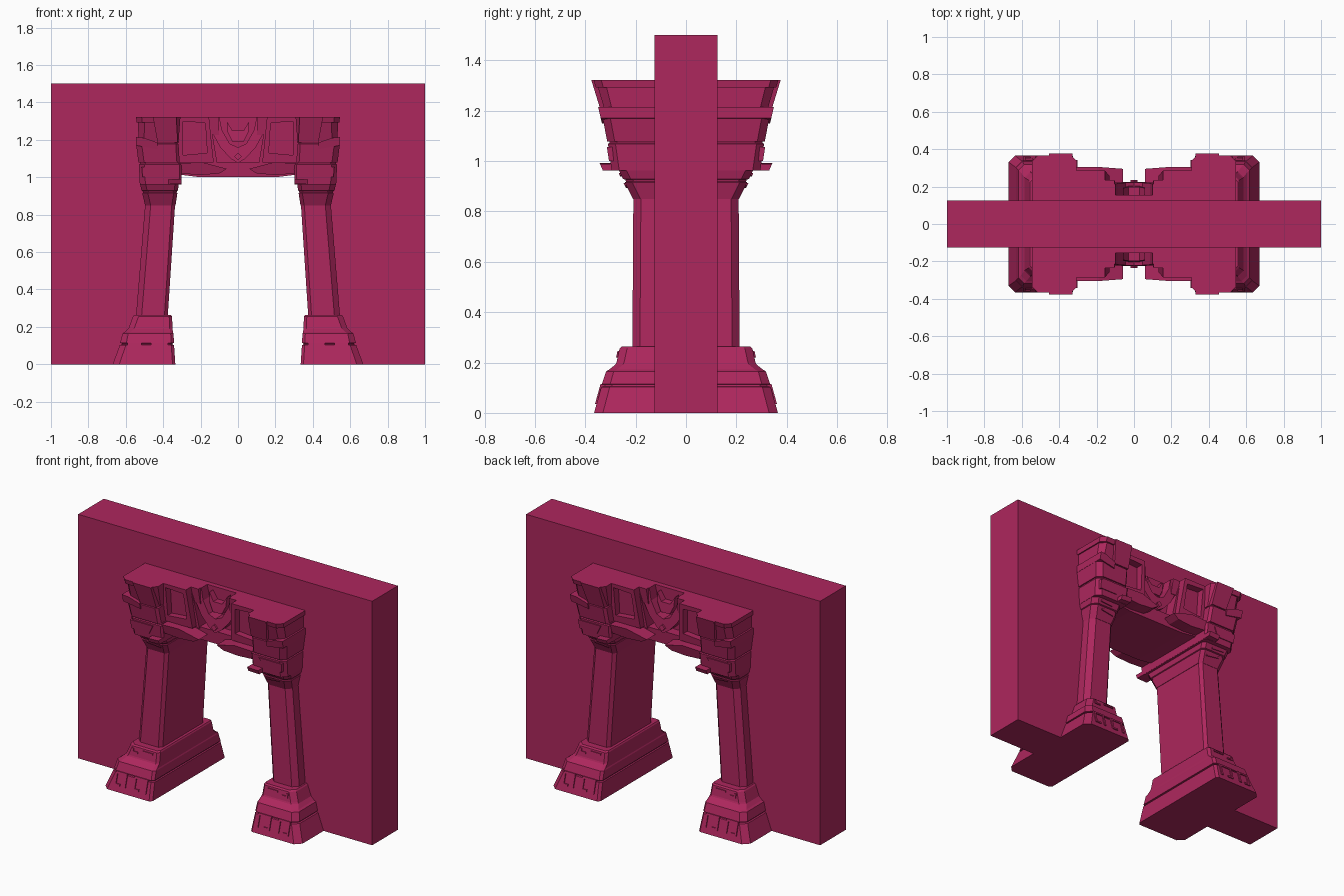
import bpy, bmesh

mat = bpy.data.materials.new("crimson")
mat.diffuse_color = (0.42, 0.02, 0.11, 1)


def finish(name, bm):
    bmesh.ops.recalc_face_normals(bm, faces=bm.faces)
    me = bpy.data.meshes.new(name)
    bm.to_mesh(me)
    bm.free()
    me.materials.append(mat)
    ob = bpy.data.objects.new(name, me)
    bpy.context.collection.objects.link(ob)


def skin(bm, rings):
    """Join equal-sized rings of points into a closed solid."""
    rings = [[bm.verts.new(p) for p in r] for r in rings]
    n = len(rings[0])
    for a, b in zip(rings, rings[1:]):
        for i in range(n):
            j = (i + 1) % n
            bm.faces.new((a[i], a[j], b[j], b[i]))
    bm.faces.new(rings[0])
    bm.faces.new(rings[-1])


def prism(name, shapes, slope, mirror=True):
    """Front outlines (x, z) run through from -y to y; slope = (z0, y0, z1, y1)."""
    z0, y0, z1, y1 = slope
    bm = bmesh.new()
    for pts in shapes:
        for s in ((1, -1) if mirror else (1,)):
            skin(bm, [[(s * x, f * (y0 + (y1 - y0) * (z - z0) / (z1 - z0)), z)
                       for x, z in pts] for f in (-1, 1)])
    finish(name, bm)


def rect(x0, x1, z0, z1):
    return [(x0, z0), (x1, z0), (x1, z1), (x0, z1)]


def loft(name, rows):
    """Chamfered rectangle sections: (z, inner x, outer x, half depth, inner chamfer, outer chamfer)."""
    bm = bmesh.new()
    for s in (1, -1):
        rings = []
        for z, a, b, y, ci, co in rows:
            half = [(a, -y + ci), (a + ci, -y), (b - co, -y), (b, -y + co)]
            ring = half + [(x, -v) for x, v in reversed(half)]
            rings.append([(s * x, v, z) for x, v in ring])
        skin(bm, rings)
    finish(name, bm)


# wall with a doorway hidden inside the pillars
prism("wall", [[(-1, 0), (-.45, 0), (-.42, 1.1), (.42, 1.1), (.45, 0),
                (1, 0), (1, 1.5), (-1, 1.5)]], (0, .125, 1, .125), False)

# stepped pillar feet, with thin shadow gaps between courses
loft("pillar_base", [
    (0, .335, .67, .365, .015, .035), (.103, .342, .632, .336, .015, .033),
    (.105, .350, .622, .326, .015, .033), (.112, .350, .620, .326, .015, .033),
    (.114, .342, .630, .334, .015, .033), (.165, .345, .617, .317, .015, .03),
    (.172, .348, .605, .305, .015, .03), (.192, .350, .585, .280, .015, .03),
    (.20, .350, .582, .276, .015, .03), (.255, .353, .562, .264, .015, .03),
    (.263, .358, .555, .255, .015, .03)])
loft("pillar_shaft", [(.25, .376, .546, .213, .018, .03), (.86, .336, .496, .209, .018, .03)])
loft("pillar_capital", [
    (.85, .334, .497, .211, .02, .03), (.915, .324, .512, .243, .02, .03),
    (.918, .328, .508, .238, .02, .03), (.926, .327, .510, .241, .02, .03),
    (.929, .321, .516, .250, .02, .03), (.97, .316, .525, .27, .02, .03)])

# hooked square ornaments on the feet
prism("base_ornament", [
    rect(.375, .388, .035, .115), rect(.388, .465, .103, .115),
    rect(.452, .465, .035, .103), rect(.425, .452, .035, .047),
    rect(.515, .528, .035, .115), rect(.528, .592, .103, .115),
    rect(.580, .593, .035, .103), rect(.553, .580, .035, .047)], (0, .371, .105, .342))
prism("base_notch_trim", [rect(.39, .46, .235, .245), rect(.49, .53, .22, .23),
                          rect(.52, .53, .23, .245)], (.2, .282, .255, .270))
prism("capital_trim", [[(.36, .892), (.45, .902), (.45, .912), (.36, .902)]],
      (.85, .217, .915, .249))
prism("capital_upper_trim", [[(.385, .938), (.47, .943), (.47, .952), (.385, .947)]],
      (.929, .256, .97, .276))

# corner blocks: lower course, middle course, flared top
loft("corner_block_lower", [(.962, .303, .525, .295, .012, .03), (1.068, .300, .530, .310, .012, .03),
                            (1.072, .306, .524, .304, .012, .03), (1.08, .306, .524, .304, .012, .03)])
loft("corner_block_middle", [(1.078, .312, .532, .313, .015, .03), (1.178, .318, .545, .332, .015, .03),
                             (1.182, .324, .535, .326, .015, .03), (1.19, .324, .535, .326, .015, .03)])
loft("corner_block_top", [(1.185, .318, .532, .318, .02, .03), (1.322, .308, .535, .358, .02, .035)])
prism("corner_block_face", [[(.322, 1.185), (.43, 1.185), (.455, 1.322), (.33, 1.322)]],
      (1.185, .334, 1.322, .376))
loft("corner_block_rim", [(1.292, .32, .542, .358, .02, .03), (1.322, .318, .545, .367, .02, .03)])
prism("corner_block_hook", [[(.43, 1.15), (.545, 1.17), (.545, 1.215), (.50, 1.21), (.43, 1.185)]],
      (1.15, .334, 1.215, .349))
prism("corner_block_panel", [[(.39, 1.0), (.51, 1.0), (.515, 1.055), (.36, 1.055)]],
      (.962, .300, 1.068, .316))
# small ledge jutting out below each corner block
prism("corner_ledge", [[(.302, .965), (.375, .962), (.375, .988), (.302, .992)]],
      (.962, .330, .99, .342))

# lintel over the opening
prism("lintel_core", [[(-.34, 1.02), (-.2, 1.0), (.2, 1.0), (.34, 1.02), (.34, 1.322), (-.34, 1.322)]],
      (1.0, .150, 1.322, .156), False)
prism("lintel_lip", [[(-.32, 1.015), (-.2, 1.0), (.2, 1.0), (.32, 1.015), (.32, 1.07), (.1, 1.08),
                      (-.1, 1.08), (-.32, 1.07)]], (1.0, .205, 1.08, .212), False)
prism("lintel_side", [[(.11, 1.07), (.33, 1.07), (.33, 1.322), (.16, 1.322), (.135, 1.22)]],
      (1.07, .218, 1.322, .238))
# raised frame around each recessed side panel
prism("lintel_frame", [
    [(.16, 1.29), (.33, 1.30), (.33, 1.322), (.16, 1.322)],
    [(.145, 1.22), (.17, 1.22), (.178, 1.322), (.155, 1.322)],
    [(.13, 1.08), (.33, 1.08), (.33, 1.115), (.165, 1.13), (.17, 1.22), (.145, 1.22)],
    rect(.295, .33, 1.10, 1.31)], (1.07, .255, 1.322, .286))
prism("lintel_frame_corner", [[(.10, 1.225), (.15, 1.225), (.155, 1.322), (.105, 1.322)]],
      (1.225, .222, 1.322, .236))
# pointed planks along the bottom of the lintel
prism("lintel_beak", [[(.06, 1.045), (.10, 1.02), (.20, 1.012), (.31, 1.02), (.31, 1.075), (.19, 1.08)]],
      (1.01, .285, 1.08, .305))

# layered V emblem in the middle
prism("emblem_band", [[(0, 1.075), (.04, 1.10), (.095, 1.16), (.145, 1.25), (.15, 1.322),
                       (.10, 1.322), (.085, 1.25), (.045, 1.18), (0, 1.16)]],
      (1.07, .226, 1.322, .214))
prism("emblem_heart", [[(-.055, 1.24), (-.03, 1.19), (.03, 1.19), (.055, 1.24), (.06, 1.30), (.03, 1.25),
                        (-.03, 1.25), (-.06, 1.30)]], (1.16, .205, 1.322, .19), False)
prism("emblem_point", [[(-.02, 1.11), (0, 1.09), (.02, 1.11), (0, 1.13)]],
      (1.07, .238, 1.322, .22), False)
